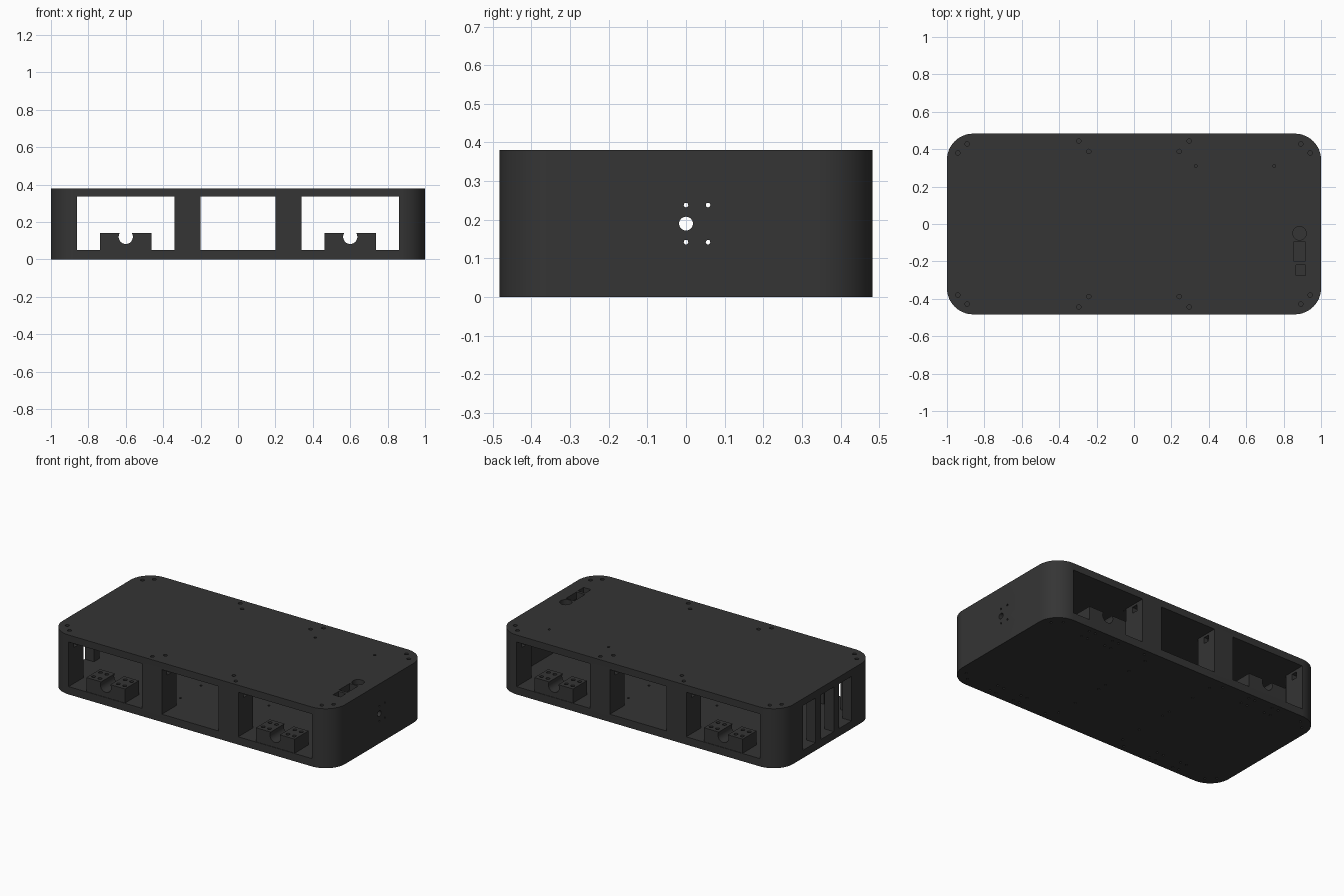
import bpy, bmesh, math
from mathutils import Matrix, Vector

if "Cube" in bpy.data.objects:
    bpy.data.objects.remove(bpy.data.objects["Cube"])

dark = bpy.data.materials.new("dark_plastic")
dark.diffuse_color = (0.035, 0.035, 0.035, 1)
dark.use_nodes = True
dark.node_tree.nodes["Principled BSDF"].inputs["Base Color"].default_value = dark.diffuse_color


def make_object(name, bm):
    bmesh.ops.recalc_face_normals(bm, faces=bm.faces)
    me = bpy.data.meshes.new(name)
    bm.to_mesh(me)
    bm.free()
    ob = bpy.data.objects.new(name, me)
    bpy.context.collection.objects.link(ob)
    me.materials.append(dark)
    return ob


def box(bm, x0, x1, y0, y1, z0, z1):
    m = Matrix.Translation(((x0 + x1) / 2, (y0 + y1) / 2, (z0 + z1) / 2))
    bmesh.ops.create_cube(bm, size=1, matrix=m @ Matrix.Diagonal((x1 - x0, y1 - y0, z1 - z0, 1)))


def rod(bm, centre, r, depth, axis='Z', seg=16):
    m = Matrix.Translation(centre)
    if axis == 'X':
        m = m @ Matrix.Rotation(math.pi / 2, 4, 'Y')
    bmesh.ops.create_cone(bm, cap_ends=True, segments=seg, radius1=r, radius2=r, depth=depth, matrix=m)


def prism(bm, pts, vec):
    face = bm.faces.new([bm.verts.new(p) for p in pts])
    ext = bmesh.ops.extrude_face_region(bm, geom=[face], use_keep_orig=True)
    bmesh.ops.translate(bm, vec=vec, verts=[v for v in ext['geom'] if isinstance(v, bmesh.types.BMVert)])


def cut(ob, bm):
    cutter = make_object("cutter", bm)
    cutter.hide_render = True
    mod = ob.modifiers.new("cut", 'BOOLEAN')
    mod.operation, mod.solver, mod.object = 'DIFFERENCE', 'EXACT', cutter
    bpy.context.view_layer.objects.active = ob
    bpy.ops.object.modifier_apply(modifier=mod.name)
    bpy.data.objects.remove(cutter)


def smooth(ob):
    bpy.ops.object.select_all(action='DESELECT')
    ob.select_set(True)
    bpy.context.view_layer.objects.active = ob
    bpy.ops.object.shade_smooth_by_angle(angle=math.radians(30))


W, D, H, R = 1.0, 0.483, 0.38, 0.14
FLOOR, CEIL, INNER = 0.05, 0.335, 0.335
signs = [(sx, sy) for sx in (-1, 1) for sy in (-1, 1)]

# Rounded enclosure body
bm = bmesh.new()
outline = []
for cx, cy, start in ((1, 1, 0), (-1, 1, 90), (-1, -1, 180), (1, -1, 270)):
    for i in range(17):
        a = math.radians(start + i * 90 / 16)
        outline.append((cx * (W - R) + R * math.cos(a), cy * (D - R) + R * math.sin(a), 0))
prism(bm, outline, (0, 0, H))
shell = make_object("enclosure_shell", bm)

# Main cavity
bm = bmesh.new()
box(bm, -0.935, 0.95, -INNER, INNER, FLOOR, CEIL)
cut(shell, bm)

# Front and back windows
bm = bmesh.new()
for x0, x1 in ((-0.86, -0.34), (-0.2, 0.2), (0.34, 0.86)):
    box(bm, x0, x1, -0.6, 0.6, FLOOR, CEIL)
cut(shell, bm)

# Left side slots, right side shaft and screw holes
bm = bmesh.new()
for y0, y1 in ((-0.245, -0.12), (-0.065, 0.065), (0.12, 0.245)):
    box(bm, -1.1, -0.9, y0, y1, FLOOR, CEIL)
rod(bm, (1, 0, 0.19), 0.018, 0.3, 'X', 24)
for y in (0, 0.057):
    for z in (0.142, 0.238):
        rod(bm, (1, y, z), 0.006, 0.3, 'X', 12)
cut(shell, bm)

# Cable holes through the pillars
bm = bmesh.new()
for y in (-0.41, 0.41):
    box(bm, -0.9, 0.9, y - 0.02, y + 0.02, 0.28, 0.32)
cut(shell, bm)

# Lid screws, switch cut-outs and floor screw holes
bm = bmesh.new()
for sx, sy in signs:
    for x, y in ((0.942, 0.38), (0.892, 0.428), (0.295, 0.444), (0.242, 0.388)):
        rod(bm, (sx * x, sy * y, H), 0.012, 0.2)
        rod(bm, (sx * x, sy * y, 0), 0.007, 0.09, seg=10)
    for y in (0.03, 0.24):
        rod(bm, (sx * 0.24, sy * y, 0.03), 0.007, 0.1, seg=10)
for x in (0.33, 0.75):
    rod(bm, (x, 0.31, H), 0.008, 0.12)
rod(bm, (0.885, -0.05, H), 0.036, 0.12, seg=32)
box(bm, 0.855, 0.915, -0.2, -0.093, 0.32, 0.4)
box(bm, 0.865, 0.917, -0.275, -0.218, 0.32, 0.4)
cut(shell, bm)

# Underside screw holes below the axle blocks
bm = bmesh.new()
for sx, sy in signs:
    for dx in (-0.11, -0.065, 0.065, 0.11):
        for y in (0.375, 0.445):
            rod(bm, (sx * 0.6 + dx, sy * y, 0), 0.007, 0.09, seg=10)
cut(shell, bm)
smooth(shell)

# Axle blocks: open round channel along y, screw holes on top
for sx, sy in signs:
    cx, y0 = sx * 0.6, (-0.48 if sy < 0 else 0.34)
    a0 = math.asin(0.02 / 0.038)
    pts = [(-0.137, FLOOR), (0.137, FLOOR), (0.137, 0.14)]
    for i in range(21):
        a = a0 - i / 20 * (math.pi + 2 * a0)
        pts.append((0.038 * math.cos(a), 0.12 + 0.038 * math.sin(a)))
    pts.append((-0.137, 0.14))
    bm = bmesh.new()
    prism(bm, [(cx + x, y0, z) for x, z in pts], (0, 0.14, 0))
    block = make_object(("back" if sy > 0 else "front") + "_axle_block_" + ("right" if sx > 0 else "left"), bm)
    bm = bmesh.new()
    for dx in (-0.11, -0.065, 0.065, 0.11):
        for dy in (0.035, 0.105):
            rod(bm, (cx + dx, y0 + dy, 0.14), 0.012, 0.12)
    cut(block, bm)
    smooth(block)
